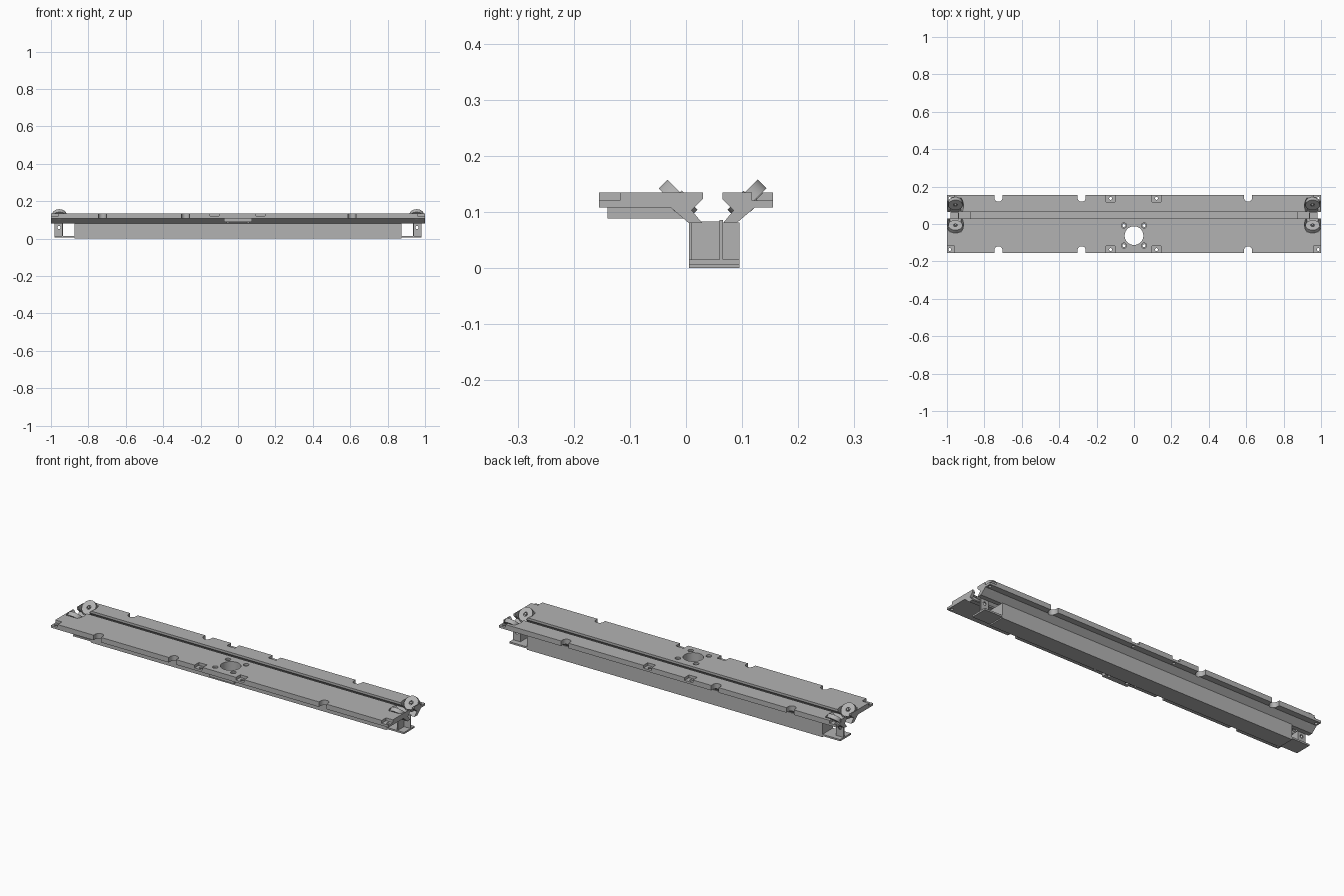
import bpy, bmesh, math
from mathutils import Vector, Matrix

old = bpy.data.objects.get("Cube")
if old:
    bpy.data.objects.remove(old)

grey = bpy.data.materials.new("plain grey")
grey.use_nodes = True
tone = (0.45, 0.45, 0.45, 1)
grey.diffuse_color = tone
grey.node_tree.nodes["Principled BSDF"].inputs["Base Color"].default_value = tone

SLOT = 0.0475          # y of the slot's mid-plane
TOP, UNDER = 0.135, 0.108


def finish(name, bm):
    bmesh.ops.recalc_face_normals(bm, faces=bm.faces)
    mesh = bpy.data.meshes.new(name)
    bm.to_mesh(mesh)
    bm.free()
    obj = bpy.data.objects.new(name, mesh)
    mesh.materials.append(grey)
    bpy.context.collection.objects.link(obj)
    return obj


def box(name, x, y, z):
    bm = bmesh.new()
    bmesh.ops.create_cube(bm, size=1)
    for v in bm.verts:
        v.co = [lo + (c + 0.5) * (hi - lo) for c, (lo, hi) in zip(v.co, (x, y, z))]
    return finish(name, bm)


def cylinder(name, centre, radius, depth, axis=(0, 0, 1), radius2=None, sides=32):
    bm = bmesh.new()
    turn = Vector((0, 0, 1)).rotation_difference(Vector(axis)).to_matrix().to_4x4()
    bmesh.ops.create_cone(bm, cap_ends=True, segments=sides, radius1=radius,
                          radius2=radius if radius2 is None else radius2, depth=depth,
                          matrix=Matrix.Translation(centre) @ turn)
    return finish(name, bm)


def extrude_x(name, profile, half):
    bm = bmesh.new()
    face = bm.faces.new([bm.verts.new((-half, y, z)) for y, z in profile])
    ext = bmesh.ops.extrude_face_region(bm, geom=[face])["geom"]
    moved = [g for g in ext if isinstance(g, bmesh.types.BMVert)]
    bmesh.ops.translate(bm, verts=moved, vec=(2 * half, 0, 0))
    return finish(name, bm)


def select_only(obj):
    bpy.ops.object.select_all(action='DESELECT')
    obj.select_set(True)
    bpy.context.view_layer.objects.active = obj


def cut(obj, cutter):
    mod = obj.modifiers.new("cut", 'BOOLEAN')
    mod.operation, mod.solver, mod.object = 'DIFFERENCE', 'EXACT', cutter
    select_only(obj)
    bpy.ops.object.modifier_apply(modifier=mod.name)
    bpy.data.objects.remove(cutter)


def smooth(obj):
    select_only(obj)
    bpy.ops.object.shade_smooth_by_angle(angle=math.radians(30))


# Deck rails: flat deck with a flared wall that leaves an angled slot
def deck_rail(name, side, edge):
    inner = [(0.0175, TOP), (0.0175, 0.123), (0.0375, 0.103), (0.0185, 0.08),
             (0.0425, 0.08), (0.075, UNDER)]
    profile = [(SLOT + side * d, z) for d, z in inner]
    profile += [(edge, UNDER), (edge, TOP)]
    return extrude_x(name, profile, 1.0)


front = deck_rail("front_deck", -1, -0.155)
back = deck_rail("back_deck", 1, 0.155)

for deck, side, edge in ((front, -1, -0.155), (back, 1, 0.155)):
    def inward(d):
        return edge - side * d

    # rounded notches in the outer edge
    for x in (-0.725, -0.28, 0.61):
        cut(deck, cylinder("cutter", (x, inward(0.014), 0.12), 0.022, 0.1))
        ys = sorted((inward(0.014), inward(-0.05)))
        cut(deck, box("cutter", (x - 0.022, x + 0.022), ys, (0.07, 0.17)))
    # shallow screw seats along the edge and at the corners
    for x, w in ((-0.125, 0.024), (0.12, 0.024), (-0.985, 0.025), (0.985, 0.025)):
        ys = sorted((inward(0.037), inward(-0.05)))
        cut(deck, box("cutter", (x - w, x + w), ys, (0.12, 0.17)))
        cut(deck, cylinder("cutter", (x, inward(0.018), 0.12), 0.008, 0.1, sides=16))
    # tilted roller pockets and rollers with hubs
    axis = Vector((0, -side, 1)).normalized()
    for x, end in ((-0.955, "right"), (0.955, "left")):
        centre = Vector((x, SLOT + side * 0.0615, 0.123))
        cut(deck, cylinder("cutter", centre + axis * 0.014, 0.043, 0.052, axis))
        row = "front" if side < 0 else "back"
        wheel = cylinder(f"{row}_{end}_roller", centre, 0.038, 0.022, axis)
        cut(wheel, cylinder("cutter", centre + axis * 0.011, 0.011, 0.012, axis, sides=20))
        smooth(wheel)
        hub = cylinder(f"{row}_{end}_hub", centre + axis * 0.006, 0.006, 0.018, axis, sides=16)
        smooth(hub)
        stem = cylinder(f"{row}_{end}_stem", centre - axis * 0.013, 0.012, 0.014, axis, sides=16)
        smooth(stem)

# Mounting pad under the front deck, bored together with it
pad = box("mounting_pad", (-0.075, 0.075), (-0.14, 0.0), (0.088, UNDER))
for part in (front, pad):
    cut(part, cylinder("cutter", (0, -0.062, 0.1), 0.05, 0.2, sides=48))
    for x in (-0.054, 0.054):
        for y in (-0.116, -0.008):
            cut(part, cylinder("cutter", (x, y, 0.12), 0.008, 0.2, sides=16))
            if part is front:
                cut(part, cylinder("cutter", (x, y, 0.14), 0.014, 0.03, sides=20))

for part in (front, back, pad):
    smooth(part)

# Long beam that carries the decks
box("beam", (-0.875, 0.875), (0.005, 0.095), (0, 0.081))

# End brackets: foot plate, drilled upright and cross plate
for s, end in ((-1, "right"), (1, "left")):
    def span(a, b):
        return sorted((s * a, s * b))

    box(f"{end}_foot_plate", span(0.87, 0.98), (0.005, 0.095), (0.006, 0.015))
    upright = box(f"{end}_bracket_upright", span(0.935, 0.98), (0.06, 0.066), (0.014, 0.086))
    cut(upright, cylinder("cutter", (s * 0.957, 0.063, 0.06), 0.009, 0.05, (0, 1, 0), sides=20))
    box(f"{end}_bracket_cross_plate", span(0.935, 0.942), (0.01, 0.062), (0.014, 0.083))
